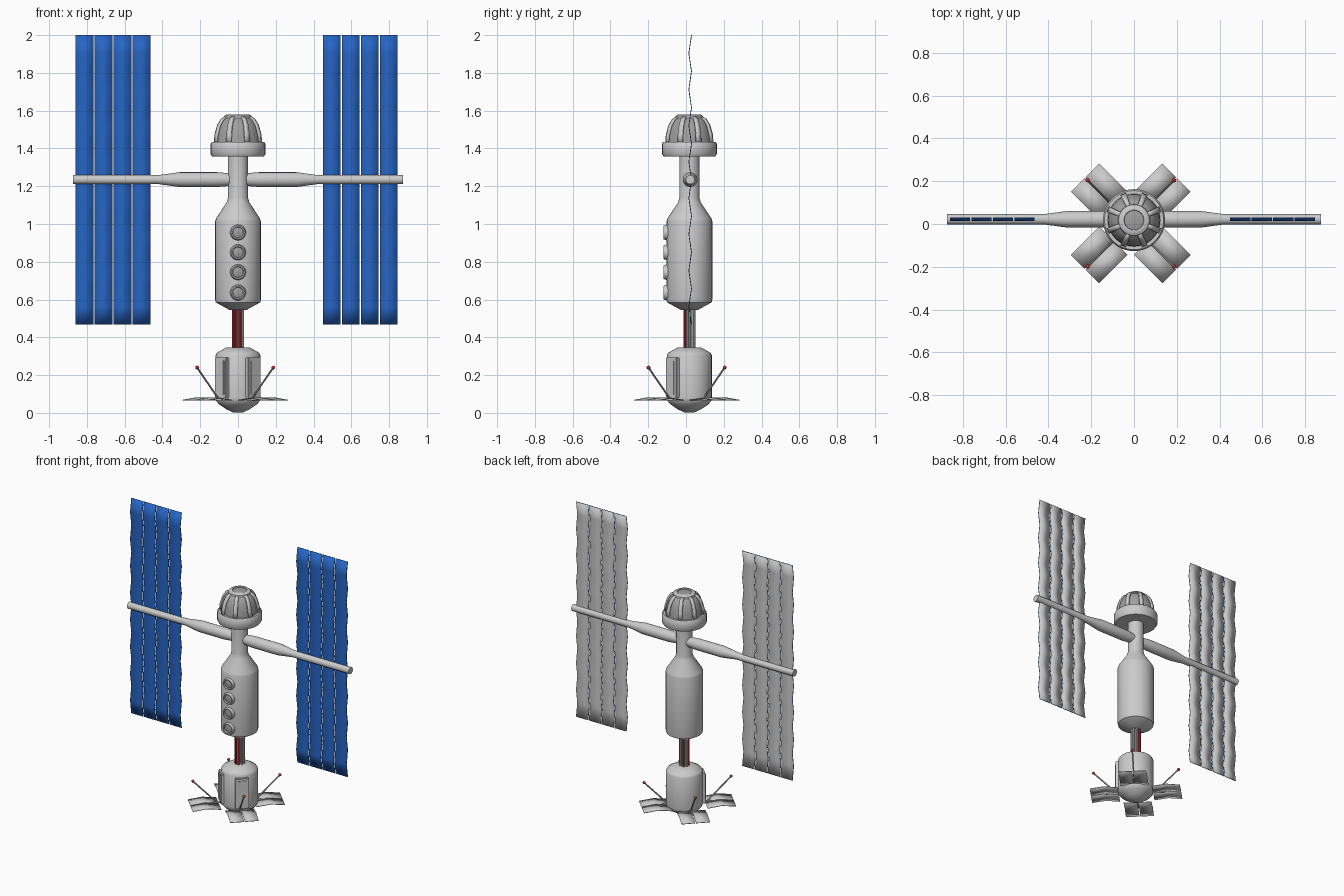
import bpy, bmesh, math
from mathutils import Matrix, Vector

if "Cube" in bpy.data.objects:
    bpy.data.objects.remove(bpy.data.objects["Cube"])

CY = 0.018            # depth position of the central axis


def material(name, rgb):
    m = bpy.data.materials.new(name)
    m.diffuse_color = (*rgb, 1)
    m.use_nodes = True
    m.node_tree.nodes["Principled BSDF"].inputs["Base Color"].default_value = m.diffuse_color
    return m


BLUE = material("cell_blue", (0.02, 0.13, 0.55))
GREY = material("frame_grey", (0.8, 0.8, 0.8))
DARK = material("window_grey", (0.35, 0.35, 0.35))
RED = material("red", (0.6, 0.03, 0.03))


def finish(name, bm, mats=(), matrix=None, angle=35):
    bmesh.ops.remove_doubles(bm, verts=bm.verts, dist=1e-5)
    me = bpy.data.meshes.new(name)
    bm.to_mesh(me)
    bm.free()
    me.shade_smooth()
    me.set_sharp_from_angle(angle=math.radians(angle))
    for m in mats:
        me.materials.append(m)
    ob = bpy.data.objects.new(name, me)
    bpy.context.collection.objects.link(ob)
    if matrix:
        ob.matrix_world = matrix
    return ob


def lathe(name, profile, matrix=None, mats=(), steps=32):
    """Spin (radius, height) points about local z."""
    bm = bmesh.new()
    vs = [bm.verts.new((r, 0, z)) for r, z in profile]
    es = [bm.edges.new(p) for p in zip(vs, vs[1:])]
    bmesh.ops.spin(bm, geom=vs + es, cent=(0, 0, 0), axis=(0, 0, 1),
                   angle=math.tau, steps=steps, use_merge=True)
    bmesh.ops.remove_doubles(bm, verts=bm.verts, dist=1e-5)
    bmesh.ops.recalc_face_normals(bm, faces=bm.faces)
    return finish(name, bm, mats, matrix or Matrix.Translation((0, CY, 0)))


def rod(name, a, b, r, mats=(), steps=10):
    a, b = Vector(a), Vector(b)
    d = b - a
    m = Matrix.Translation(a) @ d.to_track_quat('Z', 'Y').to_matrix().to_4x4()
    return lathe(name, [(0, 0), (r, 0), (r, d.length), (0, d.length)], m, mats, steps)


def folded_panel(name, cols, rows, w, h, fold, matrix, cells):
    """Zigzag strips side by side, with inset cells on the front (-y) side."""
    bm = bmesh.new()
    gap = 0.003
    for c in range(cols):
        x0, x1 = c * w + gap, (c + 1) * w - gap
        line = [[bm.verts.new((x, fold * (1 if r % 2 == 0 else -1), r * h))
                 for x in (x0, x1)] for r in range(rows + 1)]
        for p, q in zip(line, line[1:]):
            bm.faces.new((p[0], p[1], q[1], q[0])).material_index = 1
    if cells:
        faces = bm.faces[:]
        bmesh.ops.inset_individual(bm, faces=faces, thickness=0.009)
        for f in faces:
            f.material_index = 0
    ob = finish(name, bm, (BLUE, GREY), matrix, 5)
    s = ob.modifiers.new("thickness", 'SOLIDIFY')
    s.thickness = 0.004
    s.offset = -1
    s.material_offset = 1
    return ob


# main hull: tapered cylinder and neck
lathe("main_hull", [(0, 0.545), (0.045, 0.545), (0.118, 0.585), (0.121, 0.6), (0.121, 1.015),
                    (0.116, 1.03), (0.06, 1.115), (0.053, 1.14), (0.053, 1.37), (0, 1.37)])

# dome: base collar, glass, ribs and cap
lathe("dome_collar", [(0, 1.358), (0.137, 1.358), (0.145, 1.37), (0.145, 1.425),
                      (0.138, 1.435), (0.12, 1.435)])
arc = [(0.133, 1.425), (0.129, 1.475), (0.114, 1.525), (0.094, 1.556), (0.066, 1.573)]
lathe("dome_glass", [(r - 0.009, z - 0.004) for r, z in arc] + [(0, 1.57)], mats=[DARK])
lathe("dome_cap", [(0.075, 1.562), (0.072, 1.572), (0.06, 1.58), (0.047, 1.58), (0.045, 1.574)])
lathe("dome_cap_glass", [(0.048, 1.574), (0.03, 1.578), (0, 1.579)], mats=[DARK])
bm = bmesh.new()
for i in range(8):
    rot = Matrix.Rotation(math.radians(22.5 + 45 * i), 3, 'Z')
    pts = [[bm.verts.new(rot @ Vector((r, s * (0.006 + 0.06 * r), z))) for s in (-1, 1)]
           for r, z in arc]
    for p, q in zip(pts, pts[1:]):
        bm.faces.new((p[0], p[1], q[1], q[0]))
ribs = finish("dome_ribs", bm, (), Matrix.Translation((0, CY, 0)))
sol = ribs.modifiers.new("thickness", 'SOLIDIFY')
sol.thickness = 0.012
sol.offset = -1

# row of portholes on the front
for z in (0.955, 0.85, 0.745, 0.637):
    m = Matrix.Translation((0, CY - 0.112, z)) @ Matrix.Rotation(math.pi / 2, 4, 'X')
    lathe("porthole_rim", [(0.042, -0.01), (0.042, 0.008), (0.036, 0.024),
                           (0.03, 0.024), (0.027, 0.014)], m, steps=24)
    lathe("porthole_glass", [(0.029, 0.014), (0.015, 0.018), (0, 0.019)], m, [DARK], 24)

# cross boom with thick inner sleeves
for side in (-1, 1):
    m = Matrix.Translation((0, CY + 0.004, 1.235)) @ Matrix.Rotation(side * math.pi / 2, 4, 'Y')
    lathe("boom_arm", [(0, 0.02), (0.032, 0.03), (0.034, 0.05), (0.039, 0.11), (0.039, 0.31),
                       (0.024, 0.42), (0.024, 0.873), (0, 0.873)], m, steps=20)

# solar wings
for name, x in (("left_solar_wing", -0.863), ("right_solar_wing", 0.446)):
    folded_panel(name, 4, 16, 0.1005, 0.0958, 0.007,
                 Matrix.Translation((x, 0.02, 0.467)), True)

# bundle of pipes joining the two modules
for i in range(8):
    a = math.radians(22.5 + 45 * i)
    x, y = 0.028 * math.cos(a), CY + 0.028 * math.sin(a)
    rod("joining_pipe", (x, y, 0.335), (x, y, 0.56), 0.007, [RED] if i in (2, 4, 5, 6) else ())
rod("core_pipe", (0, CY, 0.335), (0, CY, 0.56), 0.012)

# lower module
lathe("lower_module", [(0, 0.002), (0.025, 0.002), (0.06, 0.018), (0.1, 0.045), (0.117, 0.065),
                       (0.119, 0.08), (0.119, 0.305), (0.112, 0.318), (0.065, 0.345), (0, 0.347)])

# two raised equipment boxes on the front diagonals
for deg in (225, 312):
    a = math.radians(deg)
    for w, h, r in ((0.088, 0.215, 0.116), (0.06, 0.185, 0.121)):
        bm = bmesh.new()
        bmesh.ops.create_cube(bm, size=1, matrix=Matrix.Diagonal((0.032, w, h, 1)))
        bmesh.ops.bevel(bm, geom=bm.edges[:], offset=0.004, segments=2, affect='EDGES')
        finish("equipment_box", bm, (),
               Matrix.Translation((r * math.cos(a), CY + r * math.sin(a), 0.187))
               @ Matrix.Rotation(a, 4, 'Z'))

# four small folded vanes with red-tipped antennas
for i in range(4):
    a = math.radians(45 + 90 * i)
    c, s = math.cos(a), math.sin(a)
    rad, tan, down = Vector((c, s, 0)), Vector((s, -c, 0)), Vector((0, 0, -1))
    base = Vector((-0.015, 0.003, 0.075))
    m = Matrix((tan, down, rad)).transposed().to_4x4()
    m.translation = base + rad * 0.115 - tan * 0.0965
    folded_panel("lower_vane", 2, 2, 0.0965, 0.0935, 0.006, m, False)
    rod("vane_spar", base + rad * 0.08, base + rad * 0.2, 0.005)
    tip = base + rad * 0.285 + Vector((0, 0, 0.165))
    rod("antenna", base + rad * 0.125, tip, 0.005)
    bm = bmesh.new()
    bmesh.ops.create_uvsphere(bm, u_segments=12, v_segments=8, radius=0.01)
    finish("antenna_tip", bm, [RED], Matrix.Translation(tip), 60)
